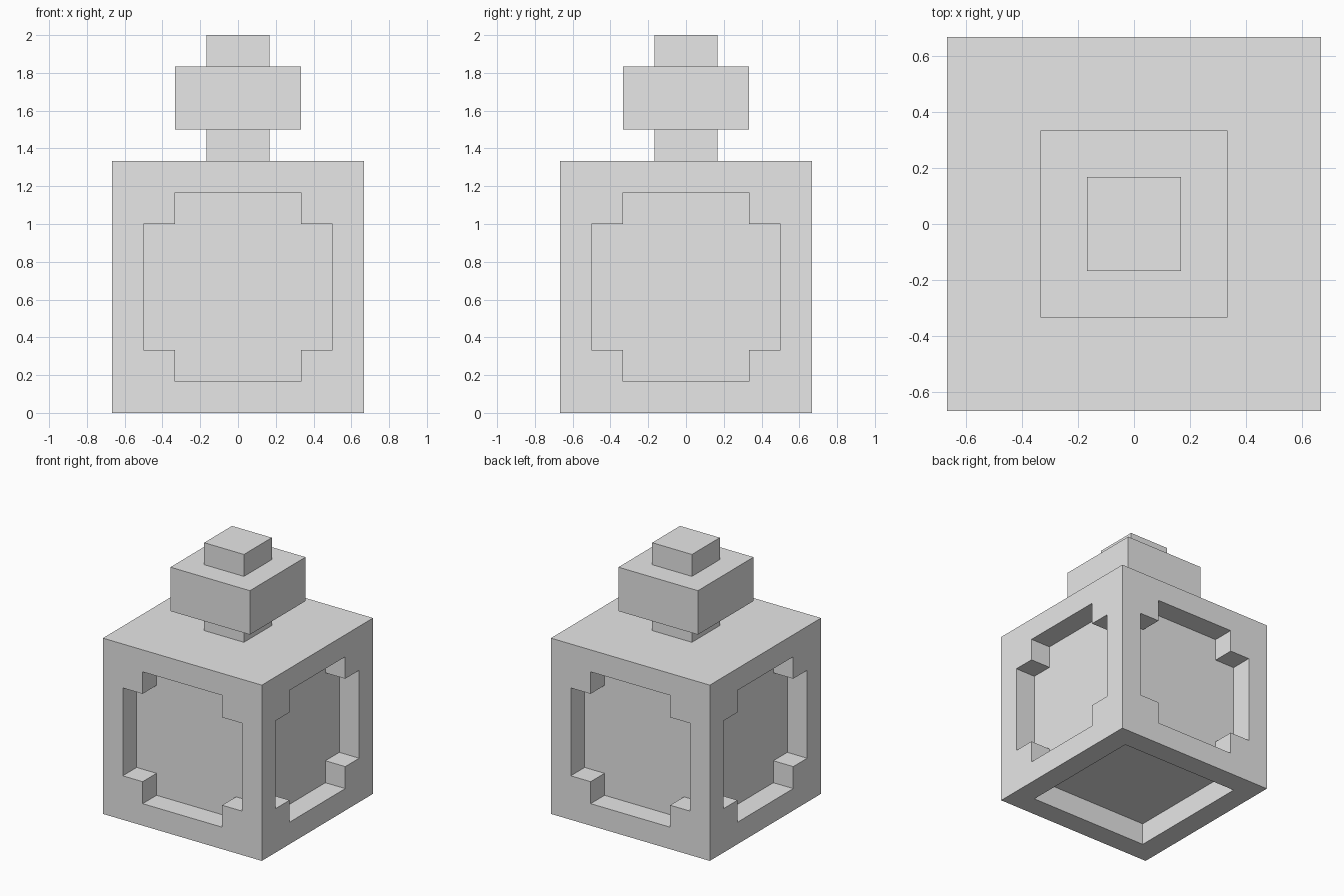
import bpy, bmesh, math
from mathutils import Matrix, Vector

if "Cube" in bpy.data.objects:
    bpy.data.objects.remove(bpy.data.objects["Cube"])

U = 1 / 6  # the model sits on a grid of sixths

grey = bpy.data.materials.new("plain grey")
grey.diffuse_color = (0.8, 0.8, 0.8, 1)
grey.use_nodes = True
grey.node_tree.nodes["Principled BSDF"].inputs["Base Color"].default_value = grey.diffuse_color


def finish(bm, name):
    mesh = bpy.data.meshes.new(name)
    bm.to_mesh(mesh)
    bm.free()
    mesh.materials.append(grey)
    obj = bpy.data.objects.new(name, mesh)
    bpy.context.collection.objects.link(obj)
    return obj


def block(name, half, z0, z1):
    bm = bmesh.new()
    size = Matrix.Diagonal((2 * half * U, 2 * half * U, (z1 - z0) * U, 1))
    bmesh.ops.create_cube(bm, size=1, matrix=Matrix.Translation((0, 0, (z0 + z1) / 2 * U)) @ size)
    return finish(bm, name)


def recessed_side(bm, rot, hole):
    """Square side with a window cut one unit deep, facing local +z."""
    place = Matrix.Translation((0, 0, 4 * U)) @ rot @ Matrix.Scale(U, 4)

    def loop(points, z):
        return [bm.verts.new(place @ Vector((x, y, z))) for x, y in points]

    rim = loop(SQUARE4, 4)
    outer, inner = loop(hole, 4), loop(hole, 3)
    edges = [bm.edges.new((r[i - 1], r[i])) for r in (rim, outer) for i in range(len(r))]
    # flat face around the window
    normal = rot.to_3x3() @ Vector((0, 0, 1))
    fill = bmesh.ops.triangle_fill(bm, edges=edges, use_beauty=True, normal=normal)
    for f in fill["geom"]:
        if isinstance(f, bmesh.types.BMFace):
            f.normal_update()
            if f.normal.dot(normal) < 0:
                f.normal_flip()
    # window walls and floor
    for i in range(len(hole)):
        bm.faces.new((outer[i - 1], outer[i], inner[i], inner[i - 1]))
    bm.faces.new(inner)


def square(h):
    return [(h, -h), (h, h), (-h, h), (-h, -h)]


SQUARE4 = square(4)
# stepped window: one quarter turned four times
quarter = [(3, -2), (3, 2), (2, 2)]
stepped = quarter + [(-y, x) for x, y in quarter] \
    + [(-x, -y) for x, y in quarter] + [(y, -x) for x, y in quarter]

# bottle body: four stepped windows, square recess below, plain top
bm = bmesh.new()
upright = Matrix.Rotation(math.pi / 2, 4, 'X')
for k in range(4):
    recessed_side(bm, Matrix.Rotation(k * math.pi / 2, 4, 'Z') @ upright, stepped)
recessed_side(bm, Matrix.Rotation(math.pi, 4, 'X'), square(3))
bm.faces.new([bm.verts.new((x * U, y * U, 8 * U)) for x, y in SQUARE4])
bmesh.ops.remove_doubles(bm, verts=bm.verts, dist=1e-4)
finish(bm, "bottle_body")

# neck, collar and stopper
block("neck", 1, 8, 9)
block("collar", 2, 9, 11)
block("stopper", 1, 11, 12)
